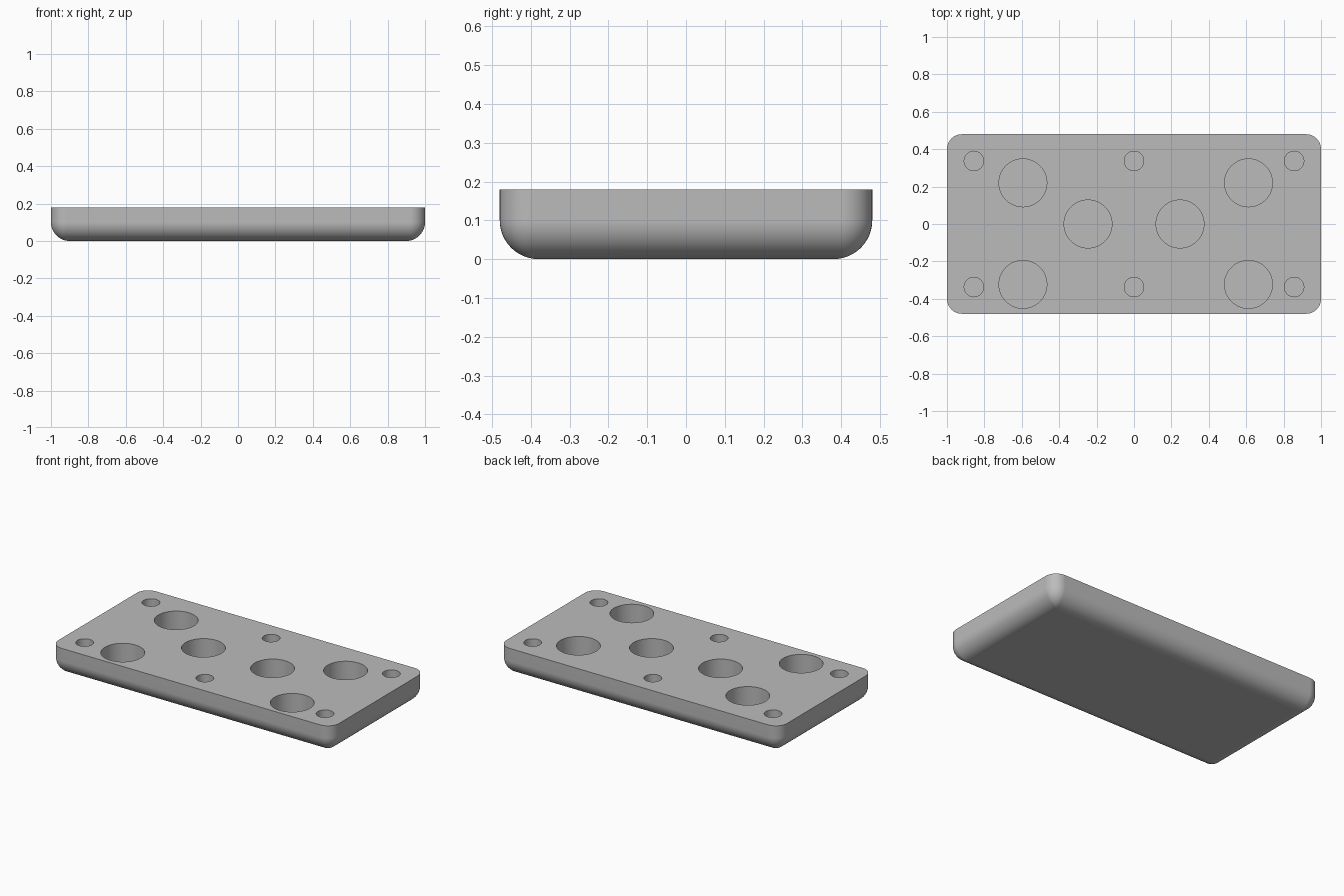
import bpy
import bmesh
import math

cube = bpy.data.objects.get("Cube")
if cube:
    bpy.data.objects.remove(cube, do_unlink=True)

HALF_X, HALF_Y, HEIGHT = 1.0, 0.48, 0.18
CORNER, FILLET = 0.08, 0.1
HOLE_DEPTH = 0.14

# Single grey material
grey = bpy.data.materials.new("plain_grey")
grey.use_nodes = True
colour = (0.5, 0.5, 0.5, 1)
grey.diffuse_color = colour
grey.node_tree.nodes["Principled BSDF"].inputs["Base Color"].default_value = colour


def make_object(name, bm):
    bmesh.ops.recalc_face_normals(bm, faces=bm.faces)
    mesh = bpy.data.meshes.new(name)
    bm.to_mesh(mesh)
    bm.free()
    mesh.materials.append(grey)
    obj = bpy.data.objects.new(name, mesh)
    bpy.context.collection.objects.link(obj)
    return obj


def rounded_ring(bm, inset, z, steps=10):
    """Rounded rectangle outline, shrunk by inset, at height z."""
    r = max(CORNER - inset, 0.002)
    cx, cy = HALF_X - inset - r, HALF_Y - inset - r
    ring = []
    for i, (sx, sy) in enumerate([(1, 1), (-1, 1), (-1, -1), (1, -1)]):
        for k in range(steps + 1):
            a = math.pi / 2 * (i + k / steps)
            ring.append(bm.verts.new((sx * cx + r * math.cos(a),
                                      sy * cy + r * math.sin(a), z)))
    return ring


# Plate body: rounded outline with a filleted underside
bm = bmesh.new()
STEPS = 12
rings = []
for k in range(STEPS + 1):
    a = math.pi / 2 * k / STEPS
    rings.append(rounded_ring(bm, FILLET * (1 - math.sin(a)),
                              FILLET * (1 - math.cos(a))))
rings.append(rounded_ring(bm, 0, HEIGHT))
for low, high in zip(rings, rings[1:]):
    n = len(low)
    for i in range(n):
        j = (i + 1) % n
        bm.faces.new((low[i], low[j], high[j], high[i]))
bm.faces.new(rings[0])
bm.faces.new(rings[-1])
plate = make_object("plate", bm)

# Blind holes: large sockets and small fixing holes
large = [(x, y) for x in (-0.594, 0.612) for y in (0.22, -0.323)]
large += [(-0.246, 0), (0.246, 0)]
small = [(x, y) for x in (-0.856, 0, 0.856) for y in (-0.337, 0.337)]
bm = bmesh.new()
for spots, radius in ((large, 0.128), (small, 0.052)):
    for x, y in spots:
        made = bmesh.ops.create_cone(bm, cap_ends=True, segments=64,
                                     radius1=radius, radius2=radius,
                                     depth=2 * HOLE_DEPTH)
        bmesh.ops.translate(bm, verts=made["verts"], vec=(x, y, HEIGHT))
cutter = make_object("hole_cutter", bm)
cutter.hide_render = True

cut = plate.modifiers.new("holes", 'BOOLEAN')
cut.operation = 'DIFFERENCE'
cut.solver = 'EXACT'
cut.object = cutter
bpy.ops.object.select_all(action='DESELECT')
plate.select_set(True)
bpy.context.view_layer.objects.active = plate
bpy.ops.object.modifier_apply(modifier=cut.name)
bpy.data.objects.remove(cutter, do_unlink=True)

# Smooth curves, crisp rims
bpy.ops.object.shade_smooth_by_angle(angle=math.radians(35))
weighted = plate.modifiers.new("weighted_normals", 'WEIGHTED_NORMAL')
weighted.keep_sharp = True
